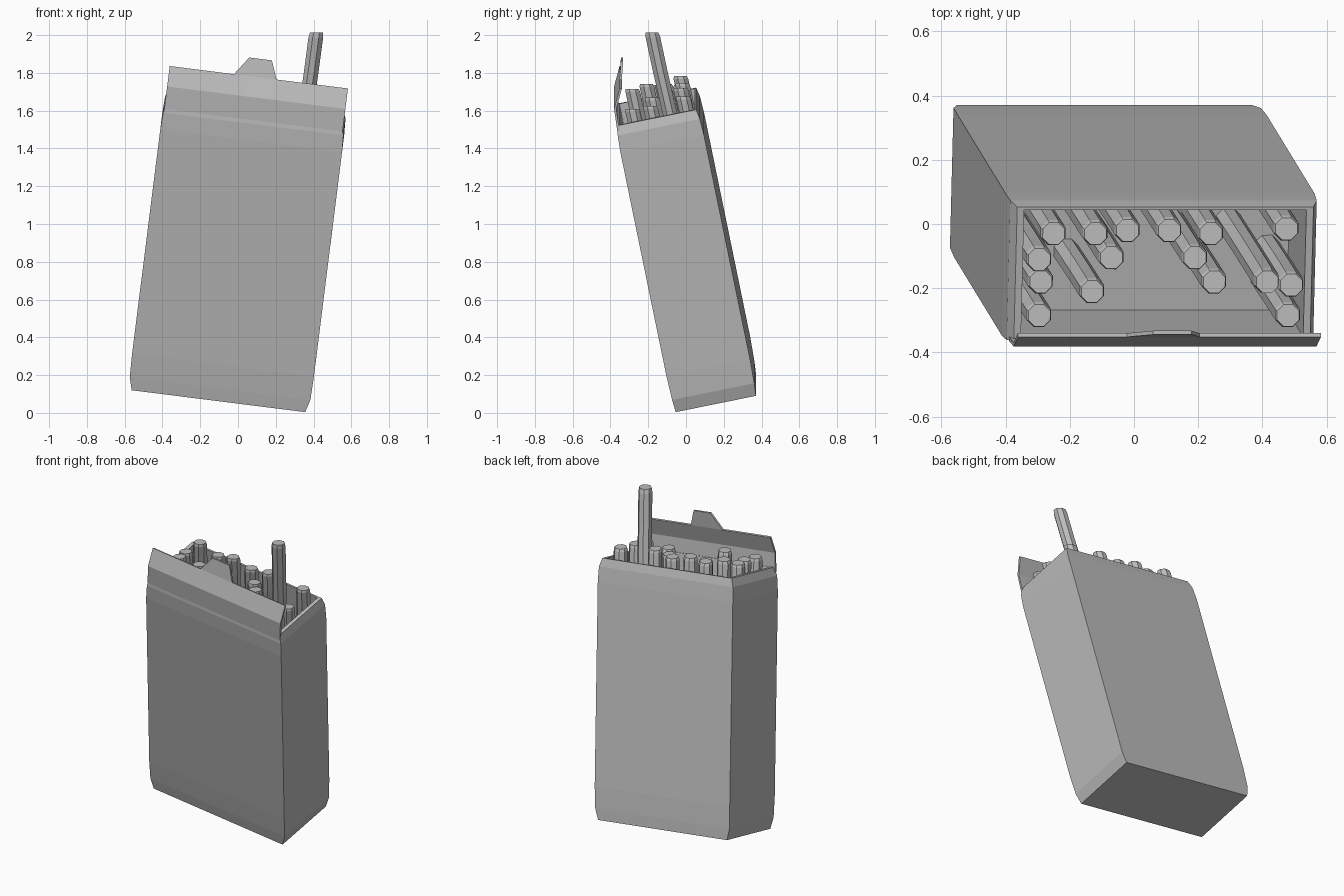
import bpy, bmesh
from mathutils import Matrix, Vector

cube = bpy.data.objects.get("Cube")
if cube:
    bpy.data.objects.remove(cube, do_unlink=True)

grey = bpy.data.materials.new("plain grey")
grey.use_nodes = True
grey.diffuse_color = (0.5, 0.5, 0.5, 1)
bsdf = grey.node_tree.nodes["Principled BSDF"]
bsdf.inputs["Base Color"].default_value = (0.5, 0.5, 0.5, 1)
bsdf.inputs["Roughness"].default_value = 0.8

# Leaning frame of the carton: across, deep and up axes from its base centre
BASE = Vector((-0.098, 0.158, 0.105))
UP = Vector((0.122, -0.2, 0.972)).normalized()
ACROSS = Vector((0.992, 0, -0.125)).normalized()
DEEP = UP.cross(ACROSS).normalized()
LEAN = Matrix((ACROSS, DEEP, UP)).transposed().to_4x4()
LEAN.translation = BASE


def finish(bm, name, matrix=None):
    if matrix:
        bm.transform(matrix)
    bmesh.ops.recalc_face_normals(bm, faces=bm.faces)
    mesh = bpy.data.meshes.new(name)
    bm.to_mesh(mesh)
    bm.free()
    mesh.materials.append(grey)
    obj = bpy.data.objects.new(name, mesh)
    bpy.context.scene.collection.objects.link(obj)
    return obj


def loft(bm, rings):
    """Join rings of points with quads and cap both ends."""
    loops = [[bm.verts.new(p) for p in ring] for ring in rings]
    for low, high in zip(loops, loops[1:]):
        for i in range(len(low)):
            j = (i + 1) % len(low)
            bm.faces.new((low[i], low[j], high[j], high[i]))
    bm.faces.new(loops[0][::-1])
    bm.faces.new(loops[-1])


def rectangle(half_w, half_d, z):
    return [(sx * half_w, sy * half_d, z)
            for sx, sy in ((-1, -1), (1, -1), (1, 1), (-1, 1))]


# Carton: outer shell, rim, inner walls and raised inner floor
RIM, FLOOR = 1.56, 1.14
bm = bmesh.new()
loft(bm, [rectangle(*s) for s in (
    (0.463, 0.217, 0), (0.482, 0.222, 0.07), (0.485, 0.226, 0.2),
    (0.485, 0.226, 1.42), (0.481, 0.222, 1.51), (0.465, 0.212, RIM),
    (0.443, 0.202, RIM), (0.443, 0.202, FLOOR))])
finish(bm, "carton", LEAN)

# Creased front flap with a raised tab
columns = (-0.477, -0.134, -0.065, 0.056, 0.093, 0.474)
rows = ((-0.214, 1.53), (-0.207, 1.65), (-0.157, 1.75))
bm = bmesh.new()
grid = [[bm.verts.new((x, y, z)) for x in columns] for y, z in rows]
for low, high in zip(grid, grid[1:]):
    for i in range(len(columns) - 1):
        bm.faces.new((low[i], low[i + 1], high[i + 1], high[i]))
tab = [bm.verts.new((x, -0.13, 1.845)) for x in columns[2:4]]
edge = grid[-1]
bm.faces.new((edge[1], edge[2], tab[0]))
bm.faces.new((edge[2], edge[3], tab[1], tab[0]))
bm.faces.new((edge[3], edge[4], tab[1]))
flap = finish(bm, "front_flap", LEAN)
solid = flap.modifiers.new("thickness", 'SOLIDIFY')
solid.thickness = 0.012
solid.offset = 0

# Bent eight-sided sticks: top position and height along the carton
sticks = (
    (-0.25, -0.03, 1.65), (-0.12, -0.03, 1.62), (-0.02, -0.02, 1.64),
    (0.11, -0.02, 1.62), (0.24, -0.03, 1.65), (0.475, -0.015, 1.63),
    (-0.295, -0.11, 1.62), (-0.07, -0.105, 1.61), (0.19, -0.105, 1.61),
    (-0.29, -0.18, 1.63), (-0.13, -0.21, 1.66), (0.25, -0.18, 1.63),
    (0.415, -0.18, 1.985), (0.49, -0.19, 1.62), (-0.295, -0.285, 1.63),
    (0.48, -0.285, 1.62))


def stick(name, x, y, height):
    top = Vector((x, y, 0))
    top.z = BASE.z + (height - (x - BASE.x) * UP.x - (y - BASE.y) * UP.y) / UP.z
    length = height - FLOOR + 0.01
    bend = Vector((-0.02, 0.025, 0))
    bm = bmesh.new()
    rings = []
    for t, radius in ((1, 0.042), (0.55, 0.042), (0.25, 0.042),
                      (0.03, 0.042), (0, 0.037)):
        centre = top - UP * (t * length) + bend * t * t
        turn = Matrix.Translation(centre)
        rings.append([turn @ (Matrix.Rotation(0.785398 * k + 0.39, 4, 'Z')
                              @ Vector((radius, 0, 0))) for k in range(8)])
    loft(bm, rings)
    finish(bm, name)


for number, (x, y, height) in enumerate(sticks, 1):
    stick(f"stick_{number}", x, y, height)
